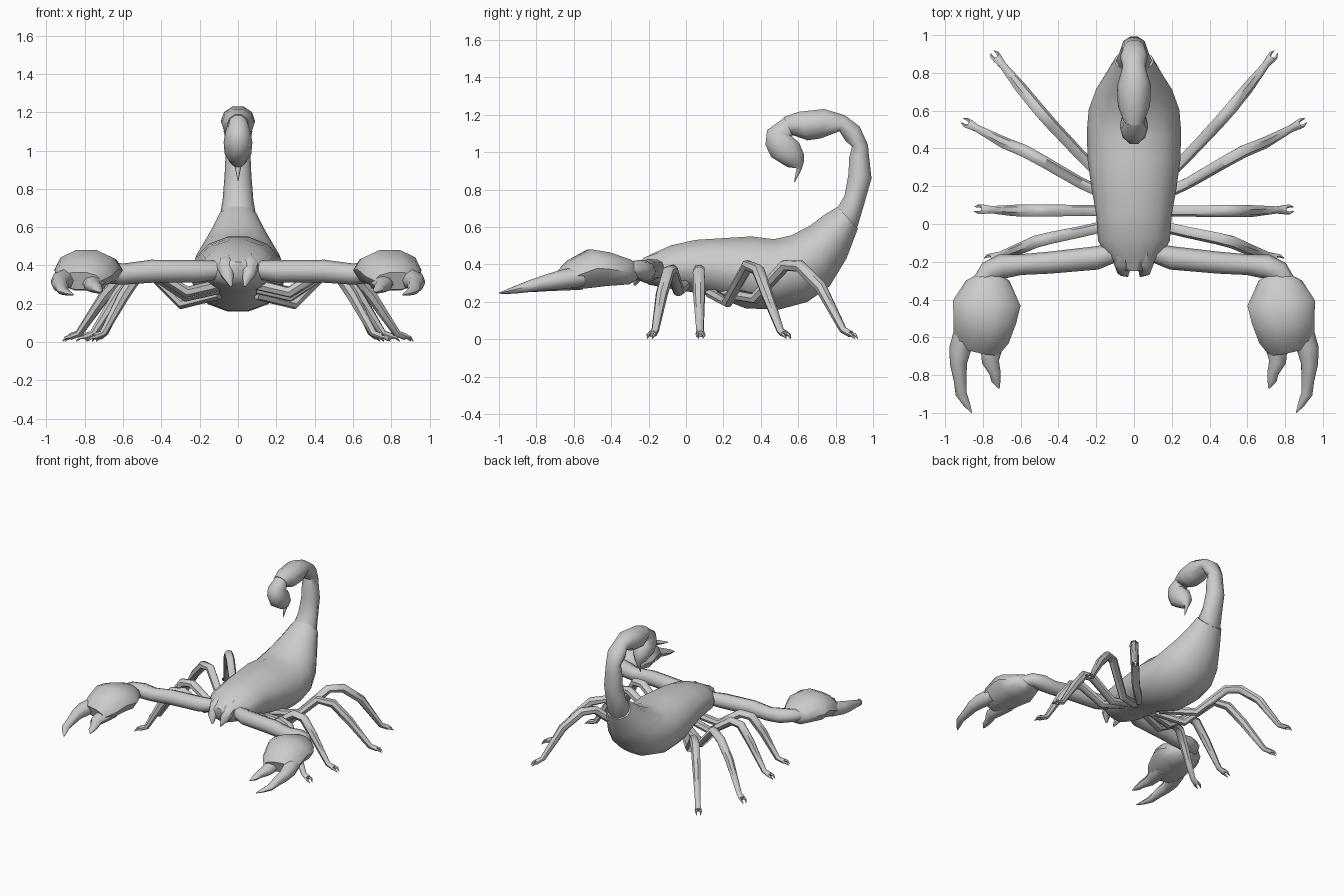
import bpy, bmesh, math
from mathutils import Vector

shell = bpy.data.materials.new("shell_grey")
shell.diffuse_color = (0.6, 0.6, 0.6, 1)


def loft(name, rings, sides):
    """Skin a closed tube over (centre, half-axis u, half-axis v) rings."""
    bm = bmesh.new()
    loops = []
    for c, u, v in rings:
        angles = [2 * math.pi * i / sides for i in range(sides)]
        loops.append([bm.verts.new(c + u * math.cos(a) + v * math.sin(a)) for a in angles])
    for a, b in zip(loops, loops[1:]):
        for i in range(sides):
            j = (i + 1) % sides
            bm.faces.new((a[i], a[j], b[j], b[i]))
    bm.faces.new(loops[0])
    bm.faces.new(loops[-1])
    bmesh.ops.recalc_face_normals(bm, faces=bm.faces)
    me = bpy.data.meshes.new(name)
    bm.to_mesh(me)
    bm.free()
    me.materials.append(shell)
    ob = bpy.data.objects.new(name, me)
    bpy.context.collection.objects.link(ob)
    bpy.ops.object.select_all(action='DESELECT')
    ob.select_set(True)
    bpy.context.view_layer.objects.active = ob
    bpy.ops.object.shade_smooth_by_angle(angle=math.radians(50))
    return ob


def spine(name, rows, sides):
    """Rows: back (y, z), belly (y, z), half width."""
    rings = []
    for ty, tz, by, bz, w in rows:
        top, bot = Vector((0, ty, tz)), Vector((0, by, bz))
        rings.append(((top + bot) / 2, Vector((w, 0, 0)), (top - bot) / 2))
    return loft(name, rings, sides)


def limb(name, rows, sides, s):
    """Rows: x, y, z, half width, half height; s mirrors in x."""
    pts = [Vector((s * r[0], r[1], r[2])) for r in rows]
    rings = []
    for i, r in enumerate(rows):
        t = (pts[min(i + 1, len(pts) - 1)] - pts[max(i - 1, 0)]).normalized()
        u = t.cross(Vector((0, 0, 1))).normalized()
        rings.append((pts[i], u * r[3], u.cross(t) * r[4]))
    return loft(name, rings, sides)


# body, from head to the root of the tail
spine("body", [
    (-.25, .42, -.25, .34, .05), (-.18, .46, -.20, .29, .13),
    (-.08, .505, -.10, .27, .19), (.05, .535, .05, .245, .20),
    (.20, .545, .18, .215, .225), (.35, .555, .32, .16, .245),
    (.47, .54, .50, .155, .25), (.56, .56, .65, .195, .24),
    (.66, .61, .77, .28, .20), (.74, .67, .86, .43, .145),
    (.81, .71, .92, .59, .105)], 14)

# curled tail
spine("tail", [
    (.79, .69, .91, .58, .08), (.81, .71, .92, .60, .095),
    (.845, .77, .955, .72, .08), (.865, .88, .995, .86, .07),
    (.87, .97, .98, .99, .065), (.885, 1.03, .975, 1.04, .06),
    (.85, 1.06, .93, 1.14, .075), (.82, 1.11, .85, 1.20, .06),
    (.72, 1.07, .74, 1.235, .09), (.65, 1.06, .60, 1.22, .085),
    (.57, 1.09, .52, 1.19, .055)], 10)

# venom bulb and sting
spine("sting_bulb", [
    (.58, 1.10, .53, 1.19, .05), (.57, 1.085, .43, 1.12, .065),
    (.61, 1.05, .42, 1.04, .075), (.635, .99, .45, .975, .07),
    (.632, .95, .54, .92, .04), (.62, .91, .59, .915, .016),
    (.582, .84, .578, .842, .002)], 10)

# leg joints: hip, low bend, knee start, knee, shin, ankle (x, y, z)
legs = {
    "front_leg": [(.10, .00, .30), (.27, -.04, .26), (.44, -.075, .37),
                  (.52, -.095, .36), (.60, -.13, .24), (.705, -.165, .045)],
    "second_leg": [(.10, .07, .28), (.27, .07, .24), (.46, .07, .37),
                   (.54, .07, .36), (.63, .07, .24), (.755, .075, .045)],
    "third_leg": [(.10, .13, .25), (.29, .22, .20), (.48, .33, .395),
                  (.58, .385, .37), (.69, .43, .25), (.83, .505, .045)],
    "rear_leg": [(.10, .18, .25), (.29, .37, .22), (.44, .53, .395),
                 (.51, .61, .39), (.60, .72, .28), (.695, .84, .05)],
}
radii = [.03, .031, .033, .034, .032, .02]

for s, side in ((1, "right"), (-1, "left")):
    # walking legs with a foot and two toe claws
    for name, pts in legs.items():
        rows = [(*p, r, r) for p, r in zip(pts, radii)]
        d = Vector(pts[5]) - Vector(pts[4])
        d = Vector((d.x, d.y, 0)).normalized()
        n = Vector((-d.y, d.x, 0))
        ankle = Vector(pts[5])
        foot = ankle + d * .05
        foot.z = .028
        rows.append((*foot, .026, .018))
        limb(f"{name}_{side}", rows, 7, s)
        for k in (-1, 1):
            a = foot - d * .01 + n * k * .014
            b = foot + d * .018 + n * k * .018
            c = foot + d * .04 + n * k * .012
            limb(f"{name}_toe_{side}", [(a.x, a.y, .028, .012, .012),
                 (b.x, b.y, .024, .009, .009), (c.x, c.y, .004, .002, .002)], 5, s)

    # pincer arm
    limb(f"arm_{side}", [
        (.06, -.14, .38, .045, .045), (.20, -.18, .37, .062, .058),
        (.45, -.205, .37, .058, .06), (.60, -.215, .355, .055, .055),
        (.70, -.225, .365, .065, .058), (.77, -.25, .375, .055, .05),
        (.80, -.30, .37, .05, .045)], 8, s)

    # pincer palm
    limb(f"palm_{side}", [
        (.78, -.26, .365, .05, .045), (.775, -.30, .36, .115, .07),
        (.78, -.42, .375, .18, .095), (.79, -.50, .38, .168, .108),
        (.81, -.60, .345, .15, .085), (.825, -.665, .32, .115, .05)], 10, s)

    # outer and inner pincer fingers
    limb(f"outer_finger_{side}", [
        (.89, -.56, .335, .06, .055), (.92, -.66, .32, .058, .052),
        (.93, -.74, .305, .045, .043), (.92, -.83, .285, .034, .032),
        (.915, -.90, .268, .03, .022), (.885, -.955, .255, .018, .013),
        (.86, -.998, .247, .003, .003)], 8, s)
    limb(f"inner_finger_{side}", [
        (.74, -.56, .32, .06, .055), (.755, -.66, .305, .058, .045),
        (.76, -.73, .295, .045, .037), (.735, -.79, .28, .03, .026),
        (.73, -.83, .27, .025, .018), (.715, -.87, .26, .004, .004)], 8, s)

    # mouth fang
    limb(f"fang_{side}", [
        (.06, -.12, .42, .05, .05), (.06, -.20, .39, .05, .055),
        (.055, -.25, .35, .035, .03), (.035, -.275, .29, .006, .006)], 7, s)
